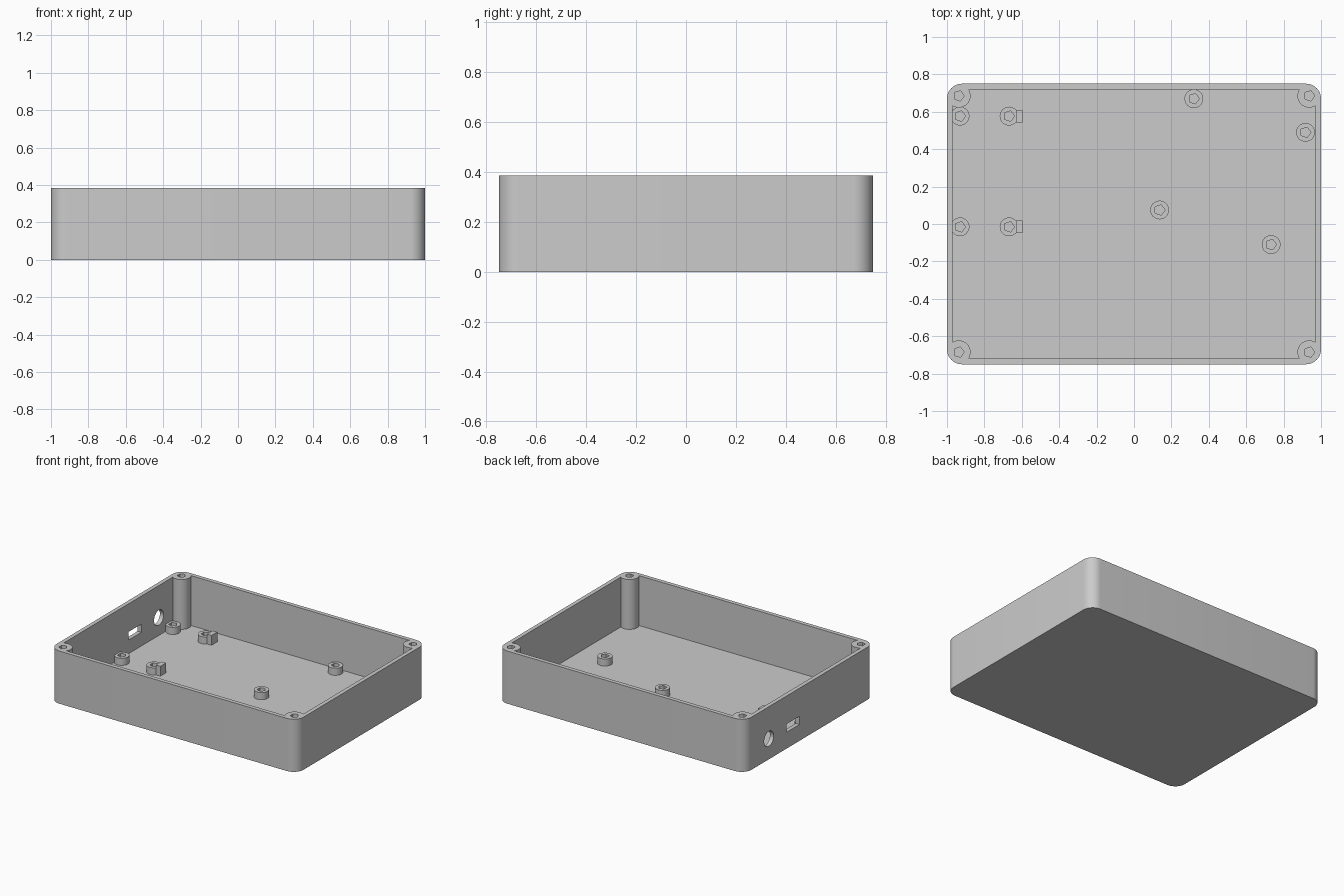
import bpy, bmesh, math
from mathutils import Matrix, Vector

cube = bpy.data.objects.get("Cube")
if cube:
    bpy.data.objects.remove(cube, do_unlink=True)

grey = bpy.data.materials.new("light_grey_plastic")
grey.use_nodes = True
colour = (0.6, 0.6, 0.6, 1)
grey.diffuse_color = colour
grey.node_tree.nodes["Principled BSDF"].inputs["Base Color"].default_value = colour


def add_object(name, bm):
    bmesh.ops.recalc_face_normals(bm, faces=bm.faces)
    mesh = bpy.data.meshes.new(name)
    bm.to_mesh(mesh)
    bm.free()
    mesh.materials.append(grey)
    obj = bpy.data.objects.new(name, mesh)
    bpy.context.collection.objects.link(obj)
    return obj


def box(name, low, high):
    low, high = Vector(low), Vector(high)
    bm = bmesh.new()
    place = Matrix.Translation((low + high) / 2) @ Matrix.Diagonal((*(high - low), 1))
    bmesh.ops.create_cube(bm, size=1, matrix=place)
    return add_object(name, bm)


def cylinder(name, x, y, bottom, top, radius, sides=32):
    bm = bmesh.new()
    ring = [bm.verts.new((x + radius * math.cos(i * math.tau / sides),
                          y + radius * math.sin(i * math.tau / sides), bottom))
            for i in range(sides)]
    face = bm.faces.new(ring)
    moved = bmesh.ops.extrude_face_region(bm, geom=[face])["geom"]
    verts = [v for v in moved if isinstance(v, bmesh.types.BMVert)]
    bmesh.ops.translate(bm, verts=verts, vec=(0, 0, top - bottom))
    return add_object(name, bm)


def cut(target, cutter):
    cutter.hide_render = True
    mod = target.modifiers.new("cut", "BOOLEAN")
    mod.operation = "DIFFERENCE"
    mod.solver = "EXACT"
    mod.object = cutter
    bpy.context.view_layer.update()
    graph = bpy.context.evaluated_depsgraph_get()
    mesh = bpy.data.meshes.new_from_object(target.evaluated_get(graph))
    target.modifiers.clear()
    target.data = mesh
    bpy.data.objects.remove(cutter, do_unlink=True)


def smooth(obj):
    bpy.ops.object.select_all(action="DESELECT")
    obj.select_set(True)
    bpy.context.view_layer.objects.active = obj
    bpy.ops.object.shade_smooth_by_angle(angle=math.radians(30))


WIDTH, DEPTH, HEIGHT = 1.0, 0.75, 0.385
WALL, FLOOR = 0.03, 0.02
POST_TOP = 0.072
corners = [(sx * 0.937, sy * 0.685) for sx in (-1, 1) for sy in (-1, 1)]

# Outer block with rounded upright edges
body = box("enclosure_body", (-WIDTH, -DEPTH, 0), (WIDTH, DEPTH, HEIGHT))
bm = bmesh.new()
bm.from_mesh(body.data)
upright = [e for e in bm.edges if abs(e.verts[0].co.z - e.verts[1].co.z) > 0.1]
bmesh.ops.bevel(bm, geom=upright, offset=0.08, segments=10, profile=0.5,
                affect="EDGES")
bm.to_mesh(body.data)
bm.free()

# Cavity that leaves round screw bosses standing in the corners
cavity = box("cavity", (WALL - WIDTH, WALL - DEPTH, FLOOR),
             (WIDTH - WALL, DEPTH - WALL, HEIGHT + 0.1))
for x, y in corners:
    cut(cavity, cylinder("boss_shape", x, y, 0, 1, 0.063))
cut(body, cavity)

# Five-sided screw holes in the corner bosses
for x, y in corners:
    cut(body, cylinder("screw_hole", x, y, FLOOR, 1, 0.029, 5))

# Round and rectangular openings in the side wall
round_hole = cylinder("round_opening", 0, 0, -0.1, 0.1, 0.055)
round_hole.data.transform(Matrix.Translation((-WIDTH, 0.47, 0.15))
                          @ Matrix.Rotation(math.pi / 2, 4, "Y"))
cut(body, round_hole)
cut(body, box("slot_opening", (-1.1, 0.118, 0.12), (-0.9, 0.268, 0.18)))
smooth(body)

# Hollow mounting posts on the floor
posts = [(-0.93, 0.577), (-0.668, 0.577), (-0.93, -0.015), (-0.668, -0.015),
         (0.32, 0.67), (0.917, 0.49), (0.137, 0.075), (0.733, -0.11)]
for i, (x, y) in enumerate(posts, 1):
    post = cylinder(f"mounting_post_{i}", x, y, FLOOR / 2, POST_TOP, 0.05)
    cut(post, cylinder("post_hole", x, y, 0, 0.2, 0.029, 5))
    smooth(post)

# Stop blocks beside the inner pair of posts
for i, y in enumerate((0.577, -0.015), 1):
    box(f"stop_block_{i}", (-0.631, y - 0.033, FLOOR / 2), (-0.595, y + 0.033, 0.092))
